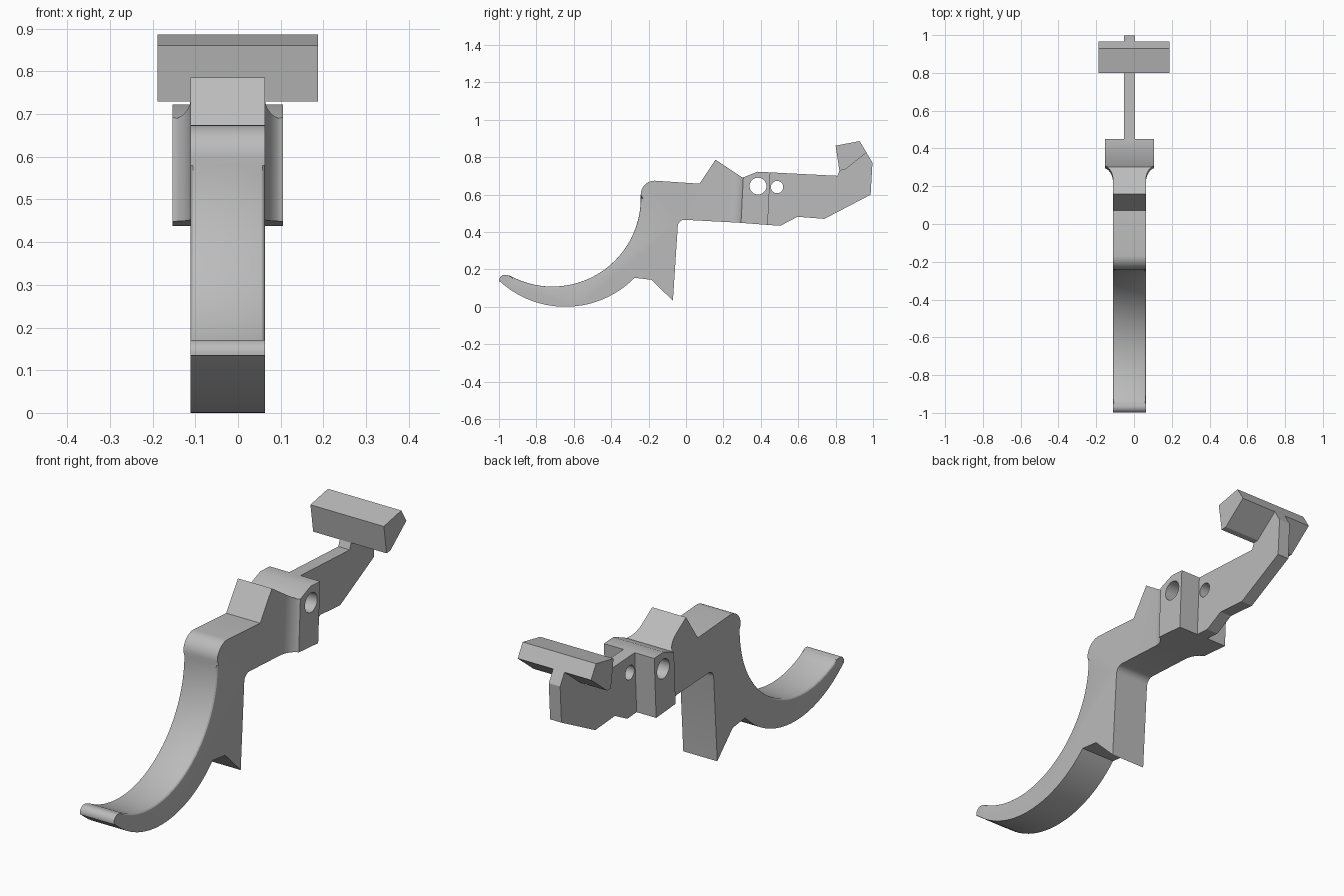
import bpy, bmesh
from math import radians, cos, sin, hypot
from mathutils import Vector

if "Cube" in bpy.data.objects:
    bpy.data.objects.remove(bpy.data.objects["Cube"])

GREY = bpy.data.materials.new("plain grey")
GREY.use_nodes = True
GREY.diffuse_color = (0.5, 0.5, 0.5, 1)
GREY.node_tree.nodes["Principled BSDF"].inputs["Base Color"].default_value = (0.5, 0.5, 0.5, 1)

MID = -0.024          # centre line of the lever body
HOOK = (-0.714, 0.58)  # centre of the finger curve
HOOK_R = 0.472


def arc(centre, r, a0, a1, n):
    angles = [radians(a0 + (a1 - a0) * i / n) for i in range(n + 1)]
    return [(centre[0] + r * cos(a), centre[1] + r * sin(a)) for a in angles]


def prism(name, base, offset):
    """Extrude a closed outline of 3D points along an offset."""
    bm = bmesh.new()
    face = bm.faces.new([bm.verts.new(p) for p in base])
    out = bmesh.ops.extrude_face_region(bm, geom=[face])
    verts = [v for v in out["geom"] if isinstance(v, bmesh.types.BMVert)]
    bmesh.ops.translate(bm, verts=verts, vec=Vector(offset))
    bmesh.ops.recalc_face_normals(bm, faces=bm.faces)
    mesh = bpy.data.meshes.new(name)
    bm.to_mesh(mesh)
    bm.free()
    mesh.materials.append(GREY)
    obj = bpy.data.objects.new(name, mesh)
    bpy.context.collection.objects.link(obj)
    return obj


def side_prism(name, profile, x0, x1):
    return prism(name, [(x0, y, z) for y, z in profile], (x1 - x0, 0, 0))


def cut(obj, cutter, operation):
    mod = obj.modifiers.new(cutter.name, "BOOLEAN")
    mod.object, mod.operation, mod.solver = cutter, operation, "EXACT"
    cutter.hide_render = True


# Side profile: finger curve, shoulder, top notches, tail, underside, spur
profile = arc((-0.968, 0.14), 0.031, 190, 70, 8)
profile += arc(HOOK, HOOK_R, 241, 360, 40)
profile += arc((-0.168, 0.60), 0.074, 180, 90, 10)
profile += [(0.072, 0.658), (0.158, 0.786), (0.302, 0.69), (0.382, 0.722),
            (0.441, 0.719), (0.81, 0.70), (0.825, 0.74), (0.90, 0.80),
            (0.965, 0.824), (0.997, 0.77), (0.987, 0.599), (0.74, 0.47),
            (0.596, 0.481), (0.505, 0.433), (0.43, 0.438), (0.29, 0.449)]
profile += arc((-0.008, 0.429), 0.036, 90, 176, 5)
profile += [(-0.07, 0.032), (-0.184, 0.144)]
profile += arc((-0.645, 0.52), 0.52, 315.4, 228, 32)
lever = side_prism("lever_body", profile, -0.3, 0.3)

# Plan outline: narrow body, flared pivot block, thin tail
flare = [(0.129 - 0.042 * cos(radians(a)), 0.225 + 0.078 * sin(radians(a)))
         for a in range(0, 1)]
flare = [(0.087 + 0.055 * (1 - cos(radians(a))), 0.225 + 0.08 * sin(radians(a)))
         for a in range(0, 77, 8)]
half = [(0.087, -1.2)] + flare + [(0.129, 0.302), (0.129, 0.445), (0.029, 0.445), (0.029, 1.2)]
plan = [(MID + w, y) for w, y in half] + [(MID - w, y) for w, y in reversed(half)]
plan_cutter = prism("plan_cutter", [(x, y - 0.035, -0.1) for x, y in plan], (0, 0.055, 1.1))
cutters = [plan_cutter]
cut(lever, plan_cutter, "INTERSECT")

# Pivot hole and pin hole
for name, y, z, r in (("pivot_cutter", 0.385, 0.645, 0.045), ("pin_cutter", 0.487, 0.64, 0.033)):
    hole = side_prism(name, arc((y, z), r, 0, 348.75, 31), -0.4, 0.4)
    cut(lever, hole, "DIFFERENCE")
    cutters.append(hole)

# Apply the cuts and soften both edges of the finger curve
bpy.context.view_layer.update()
evaluated = lever.evaluated_get(bpy.context.evaluated_depsgraph_get())
bm = bmesh.new()
bm.from_mesh(evaluated.to_mesh())
lever.modifiers.clear()
bmesh.ops.remove_doubles(bm, verts=bm.verts, dist=0.0002)


def on_curve(v):
    off = hypot(v.co.y - HOOK[0], v.co.z - HOOK[1]) - HOOK_R
    return abs(off) < 0.002 and v.co.z < 0.6


rims = [e for e in bm.edges if all(on_curve(v) for v in e.verts)
        and abs(e.verts[0].co.x - e.verts[1].co.x) < 0.001]
bmesh.ops.bevel(bm, geom=rims, offset=0.012, segments=3, profile=0.5, affect="EDGES")
bm.to_mesh(lever.data)
bm.free()
for obj in cutters:
    bpy.data.objects.remove(obj)

# Cross bar on the tail
bar = side_prism("cross_bar", [(0.80, 0.861), (0.928, 0.886), (0.965, 0.824),
                               (0.848, 0.731), (0.82, 0.729)], -0.189, 0.187)

bpy.ops.object.select_all(action="DESELECT")
for obj in (lever, bar):
    obj.select_set(True)
bpy.context.view_layer.objects.active = lever
bpy.ops.object.shade_smooth_by_angle(angle=radians(25))
